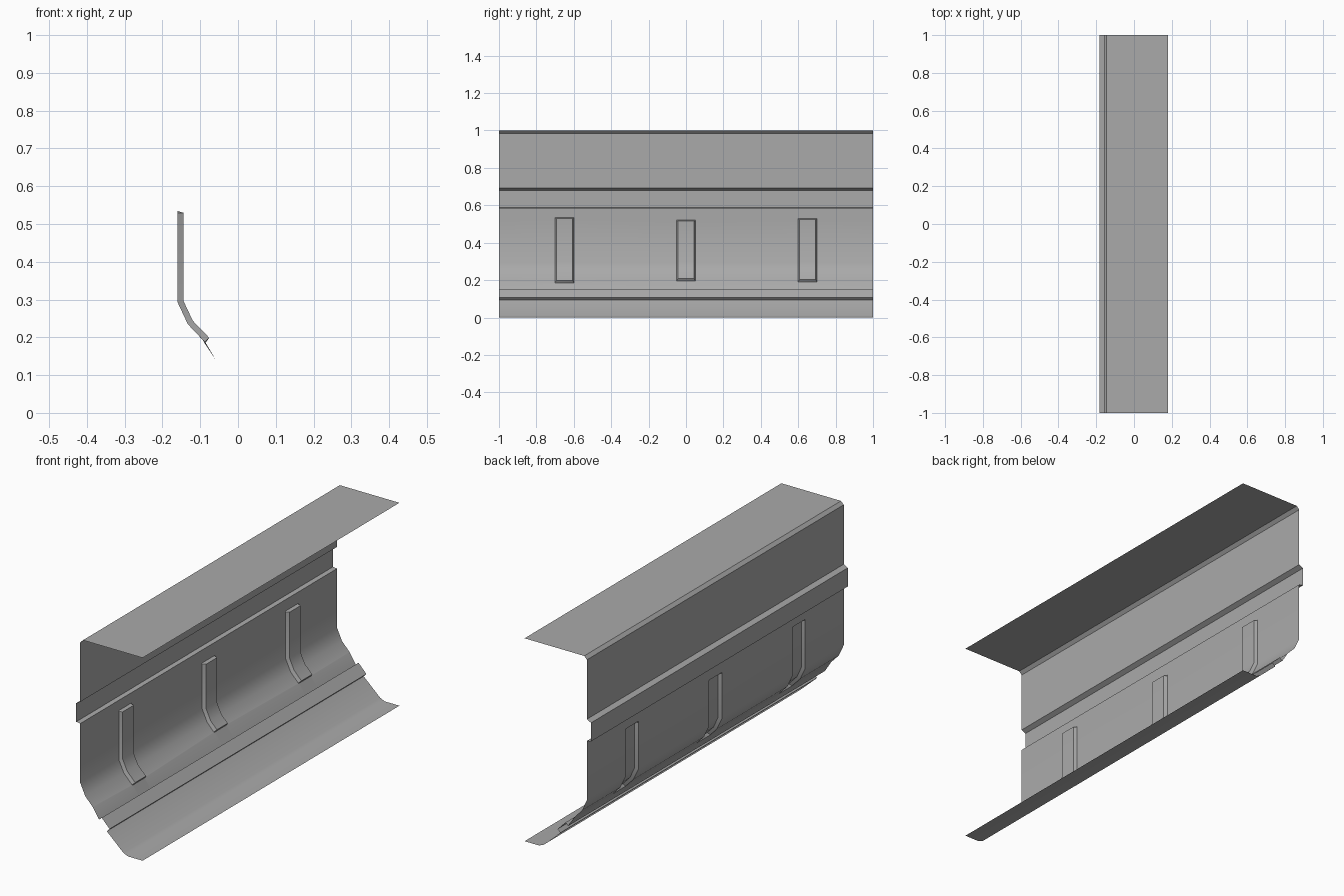
import bpy
import bmesh
import math
from mathutils import Vector

cube = bpy.data.objects.get("Cube")
if cube:
    bpy.data.objects.remove(cube, do_unlink=True)

# Single painted-metal colour
metal = bpy.data.materials.new("grey_metal")
metal.use_nodes = True
grey = (0.4, 0.4, 0.4, 1)
metal.diffuse_color = grey
metal.node_tree.nodes["Principled BSDF"].inputs["Base Color"].default_value = grey

RAISE = 0.016      # depth of the pressed clips
HALF, LIP = 0.05, 0.008

# Cross-section from the top flange down to the foot
upper = [(0.18, 1), (-0.145, 1), (-0.16, 0.985), (-0.16, 0.692), (-0.182, 0.68),
         (-0.182, 0.588), (-0.16, 0.585)]
clip_zone = [(-0.16, 0.527), (-0.16, 0.522), (-0.16, 0.293), (-0.133, 0.235),
             (-0.093, 0.193), (-0.091, 0.191)]
lower = [(-0.058, 0.139), (-0.043, 0.152), (0, 0.108), (-0.015, 0.093),
         (0.075, 0.011), (0.1, 0), (0.18, 0)]
profile = [Vector((x, 0, z)) for x, z in upper + clip_zone + lower]
first, last = len(upper), len(upper) + len(clip_zone) - 1

# Columns along the length: (y, raised, slide of the clip ends)
columns = [(-1, False, 0)]
for centre, slide in ((-0.65, 0.0075), (0, -0.006), (0.65, 0.002)):
    for off, raised in ((-HALF, False), (LIP - HALF, True), (HALF - LIP, True), (HALF, False)):
        columns.append((centre + off, raised, slide))
columns.append((1, False, 0))


def inward(i):
    """Normal of the section at point i, pointing to the hollow side."""
    total = Vector()
    for a, b in ((i - 1, i), (i, i + 1)):
        d = (profile[b] - profile[a]).normalized()
        total += Vector((-d.z, 0, d.x))
    return total.normalized()


def place(i, y, raised, slide):
    p = profile[i].copy()
    if i in (first, first + 1):
        p.z += slide
    elif i in (last - 1, last):
        p += (profile[last] - profile[last - 1]).normalized() * slide
    if raised and first < i < last:
        p += inward(i) * RAISE
    p.y = y
    return p


# Pressed sheet, with its three clips raised from the surface
bm = bmesh.new()
grid = [[bm.verts.new(place(i, *col)) for i in range(len(profile))] for col in columns]
for a, b in zip(grid, grid[1:]):
    for i in range(len(profile) - 1):
        bm.faces.new((a[i], a[i + 1], b[i + 1], b[i]))
bmesh.ops.recalc_face_normals(bm, faces=bm.faces)

mesh = bpy.data.meshes.new("wall_panel")
bm.to_mesh(mesh)
bm.free()
panel = bpy.data.objects.new("wall_panel", mesh)
bpy.context.collection.objects.link(panel)
mesh.materials.append(metal)

bpy.ops.object.select_all(action="DESELECT")
panel.select_set(True)
bpy.context.view_layer.objects.active = panel
bpy.ops.object.shade_smooth_by_angle(angle=math.radians(30))
